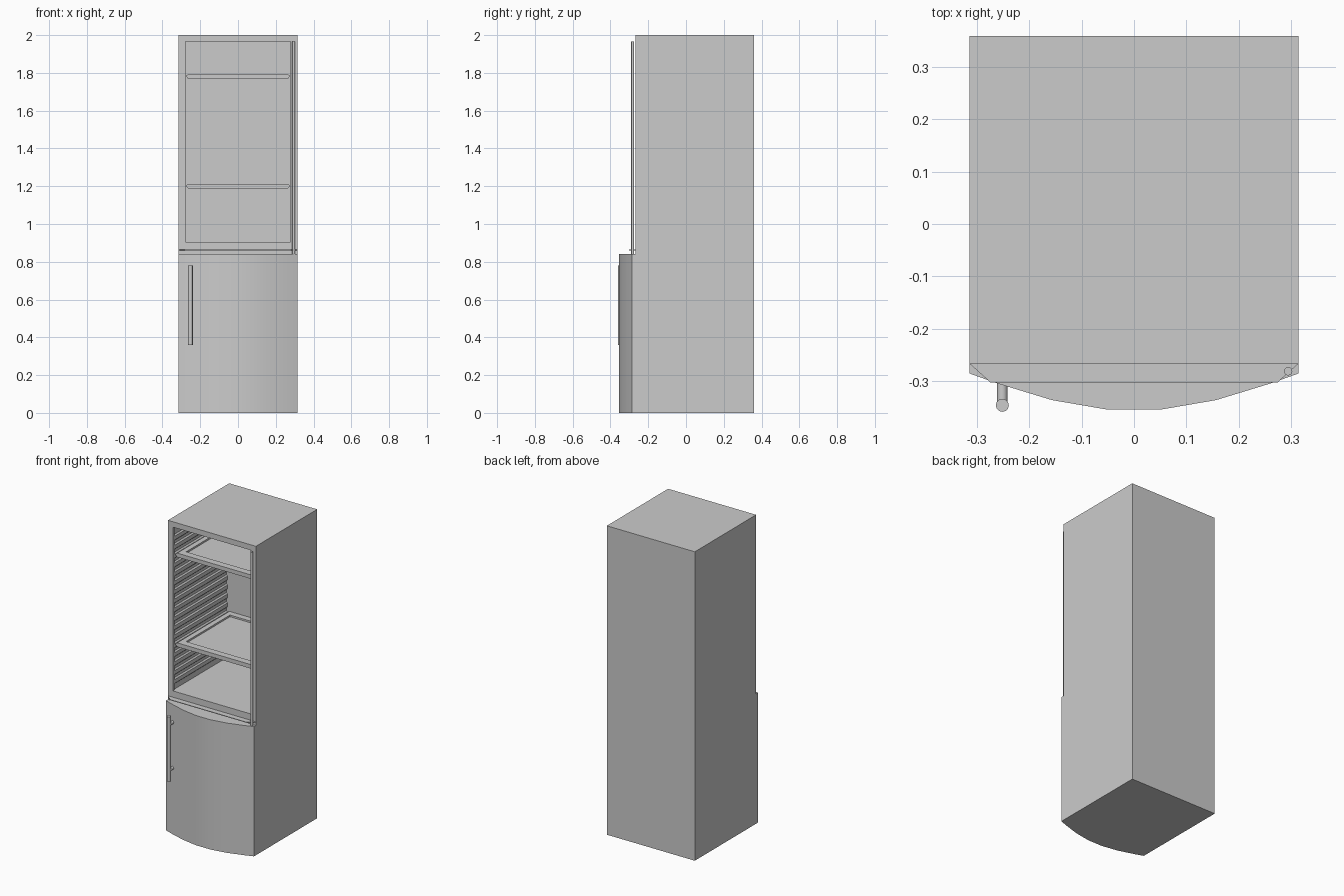
import bpy, bmesh, math
from mathutils import Vector

if "Cube" in bpy.data.objects:
    bpy.data.objects.remove(bpy.data.objects["Cube"])


def finish(bm, name, smooth=False):
    bmesh.ops.recalc_face_normals(bm, faces=bm.faces)
    me = bpy.data.meshes.new(name)
    bm.to_mesh(me)
    bm.free()
    ob = bpy.data.objects.new(name, me)
    bpy.context.collection.objects.link(ob)
    if smooth:
        bpy.ops.object.select_all(action='DESELECT')
        ob.select_set(True)
        bpy.context.view_layer.objects.active = ob
        bpy.ops.object.shade_smooth_by_angle(angle=math.radians(35))
    return ob


def loft(name, rings, closed=False, smooth=False):
    """Skin a list of equal-length point rings, capping the ends unless closed."""
    bm = bmesh.new()
    vs = [[bm.verts.new(p) for p in r] for r in rings]
    n = len(vs[0])
    pairs = list(zip(vs, vs[1:])) + ([(vs[-1], vs[0])] if closed else [])
    for a, b in pairs:
        for i in range(n):
            j = (i + 1) % n
            bm.faces.new((a[i], a[j], b[j], b[i]))
    if not closed:
        bm.faces.new(vs[0])
        bm.faces.new(vs[-1])
    return finish(bm, name, smooth)


def rect_xz(x0, x1, z0, z1, y):
    return [(x0, y, z0), (x1, y, z0), (x1, y, z1), (x0, y, z1)]


def rect_xy(x0, x1, y0, y1, z):
    return [(x0, y0, z), (x1, y0, z), (x1, y1, z), (x0, y1, z)]


def prism(name, outline, z0, z1, smooth=False):
    return loft(name, [[(x, y, z) for x, y in outline] for z in (z0, z1)], smooth=smooth)


def rod(name, a, b, r, n=12):
    a, b = Vector(a), Vector(b)
    q = (b - a).to_track_quat('Z', 'Y')
    ring = [q @ Vector((r * math.cos(t), r * math.sin(t), 0))
            for t in (2 * math.pi * i / n for i in range(n))]
    return loft(name, [[p + c for p in ring] for c in (a, b)], smooth=True)


W, FRONT, BACK = 0.315, -0.267, 0.36
HX, Z0, Z1, INNER = 0.278, 0.905, 1.965, 0.29
GROOVE = 0.008

# cabinet with the open upper compartment
loft("cabinet", [
    rect_xz(-W, W, 0, 2, BACK),
    rect_xz(-W, W, 0, 2, FRONT),
    rect_xz(-HX, HX, Z0, Z1, FRONT),
    rect_xz(-HX, HX, Z0, Z1, FRONT + 0.012),
    rect_xz(-HX - GROOVE, HX + GROOVE, Z0, Z1, FRONT + 0.012),
    rect_xz(-HX - GROOVE, HX + GROOVE, Z0, Z1, INNER)])

# ribbed side walls that carry the shelves
for side, s in (("left", -1), ("right", 1)):
    for i in range(17):
        z = 0.96 + i * 0.058
        xo, xi = s * (HX + GROOVE), s * HX
        loft(f"{side}_wall_rib_{i + 1}", [
            [(xo, y, z - 0.02), (xi, y, z - 0.012), (xi, y, z + 0.012), (xo, y, z + 0.02)]
            for y in (FRONT + 0.012, INNER)])

# shelves: rim with chamfered edge around a sunken panel
for i, z in enumerate((1.2, 1.781)):
    x, y0, y1, h = 0.275, FRONT + 0.02, INNER - 0.003, 0.013
    loft(f"shelf_rim_{i + 1}", [
        rect_xy(-x + 0.012, x - 0.012, y0, y1, z - h),
        rect_xy(-x, x, y0, y1, z),
        rect_xy(-x, x, y0, y1, z + 0.004),
        rect_xy(-x + 0.012, x - 0.012, y0, y1, z + h),
        rect_xy(-x + 0.045, x - 0.045, y0 + 0.045, y1 - 0.04, z + h),
        rect_xy(-x + 0.045, x - 0.045, y0 + 0.045, y1 - 0.04, z - h)], closed=True)
    e = 0.04
    loft(f"shelf_panel_{i + 1}", [
        rect_xy(-x + e, x - e, y0 + e, y1 - e, z + k) for k in (-0.006, 0.002)])

# lower door with a bowed front
half = [(0.315, FRONT), (0.315, -0.286), (0.262, -0.305), (0.157, -0.337), (0.052, -0.355)]
outline = half + [(-x, y) for x, y in reversed(half)]
prism("lower_door", outline, 0, 0.84, smooth=True)

# thin ledge above the door
prism("door_ledge", [(-W, FRONT), (-0.275, -0.303), (0.275, -0.303), (W, FRONT)], 0.86, 0.864)

# hinge rod
rod("hinge_rod", (0.295, -0.282, 0.84), (0.295, -0.282, 1.965), 0.008)

# door handle
rod("door_handle_bar", (-0.252, -0.347, 0.36), (-0.252, -0.347, 0.78), 0.0125)
for i, z in enumerate((0.43, 0.725)):
    rod(f"door_handle_post_{i + 1}", (-0.252, -0.347, z), (-0.252, -0.3, z), 0.01)
